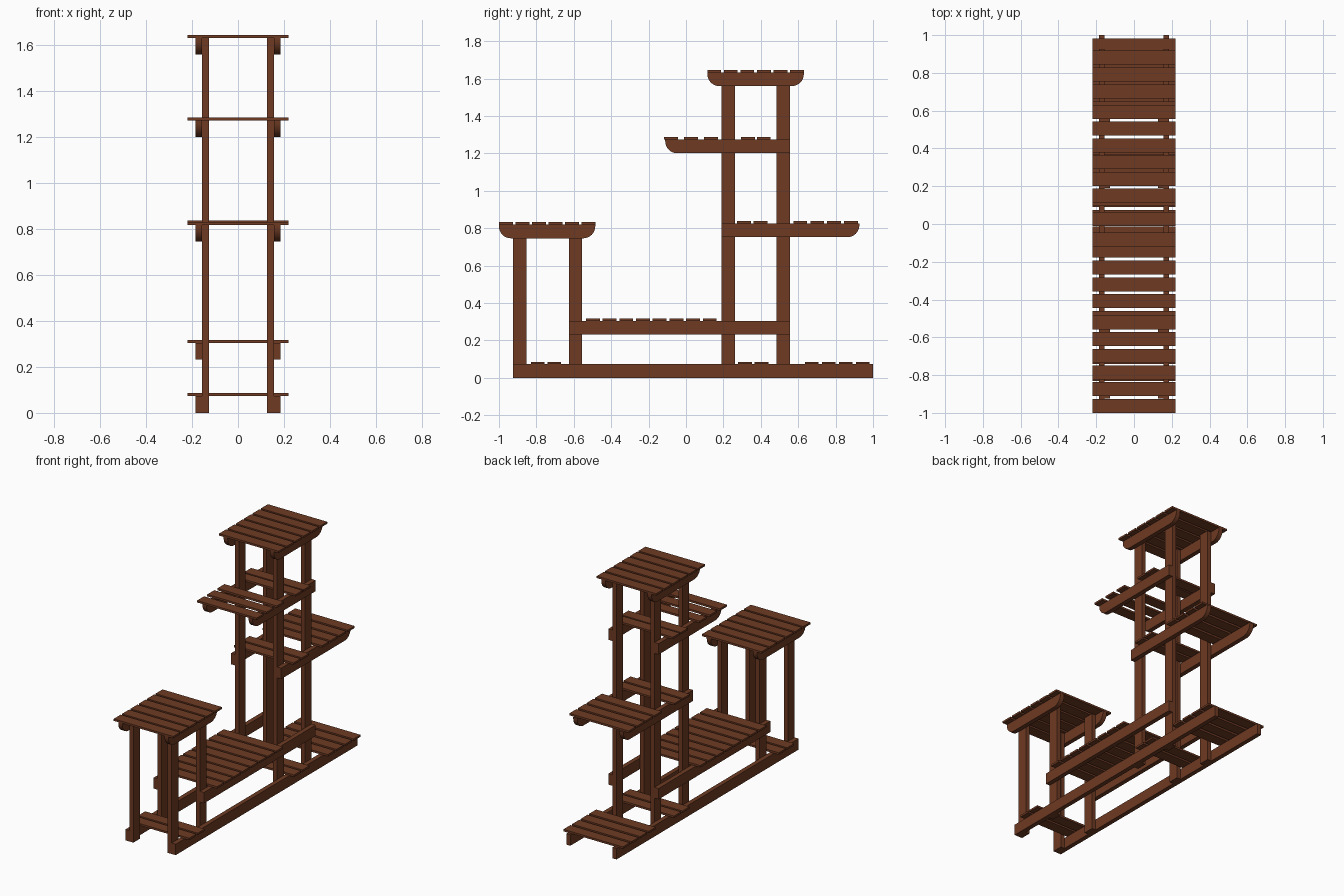
import bpy
import bmesh
import math

cube = bpy.data.objects.get("Cube")
if cube:
    bpy.data.objects.remove(cube, do_unlink=True)

wood = bpy.data.materials.new("brown_wood")
wood.use_nodes = True
BROWN = (0.156, 0.043, 0.017, 1)
wood.diffuse_color = BROWN
bsdf = wood.node_tree.nodes["Principled BSDF"]
bsdf.inputs["Base Color"].default_value = BROWN
bsdf.inputs["Roughness"].default_value = 0.8

POST_IN, POST_OUT, RAIL_OUT = 0.127, 0.156, 0.186
SLAT_HALF, SLAT_W, SLAT_T = 0.22, 0.074, 0.013
RAIL_H = 0.073


def extrude_profile(name, points, x0, x1):
    """Extrude a (y, z) outline along x."""
    bm = bmesh.new()
    face = bm.faces.new([bm.verts.new((x0, y, z)) for y, z in points])
    new = bmesh.ops.extrude_face_region(bm, geom=[face])["geom"]
    verts = [v for v in new if isinstance(v, bmesh.types.BMVert)]
    bmesh.ops.translate(bm, verts=verts, vec=(x1 - x0, 0, 0))
    bmesh.ops.recalc_face_normals(bm, faces=bm.faces)
    mesh = bpy.data.meshes.new(name)
    bm.to_mesh(mesh)
    bm.free()
    mesh.materials.append(wood)
    obj = bpy.data.objects.new(name, mesh)
    bpy.context.collection.objects.link(obj)
    bpy.ops.object.select_all(action="DESELECT")
    obj.select_set(True)
    bpy.context.view_layer.objects.active = obj
    bpy.ops.object.shade_smooth_by_angle(angle=math.radians(30))
    return obj


def pair(name, points, x0, x1):
    """Matching parts on the left (+x) and right (-x)."""
    extrude_profile("left_" + name, points, x0, x1)
    extrude_profile("right_" + name, points, -x1, -x0)


def box(y0, y1, z0, z1):
    return [(y0, z0), (y1, z0), (y1, z1), (y0, z1)]


def rail_outline(y0, y1, z0, round_front, round_back, r=0.064, n=8):
    """Rail side outline with optional rounded lower corners."""
    z1 = z0 + RAIL_H
    pts = [(y1, z1), (y0, z1)]
    arc = [math.pi / 2 * i / n for i in range(n + 1)]
    if round_front:
        pts += [(y0 + r - r * math.cos(a), z0 + r - r * math.sin(a)) for a in arc]
    else:
        pts.append((y0, z0))
    if round_back:
        pts += [(y1 - r + r * math.sin(a), z0 + r - r * math.cos(a)) for a in arc]
    else:
        pts.append((y1, z0))
    return pts


# Upright posts
for name, y, top in (("front_post", -0.925, 0.818), ("front_inner_post", -0.626, 0.818),
                     ("tower_front_post", 0.191, 1.632), ("tower_back_post", 0.485, 1.632)):
    pair(name, box(y, y + 0.071, 0, top), POST_IN, POST_OUT)

# Side rails, and the slat rows (start, count, pitch) lying on each
TIERS = (
    ("base", -0.925, 1.0, 0.0, False, False,
     ((-0.83, 2, 0.089), (0.278, 2, 0.089), (0.635, 4, 0.091))),
    ("bench", -0.626, 0.556, 0.232, False, False, ((-0.535, 8, 0.0893),)),
    ("front_shelf", -1.0, -0.485, 0.746, True, True, ((-1.0, 6, 0.0884),)),
    ("back_shelf", 0.191, 0.927, 0.752, False, True,
     ((0.273, 2, 0.089), (0.574, 4, 0.0905))),
    ("high_shelf", -0.111, 0.556, 1.201, True, False,
     ((-0.118, 3, 0.107), (0.295, 2, 0.084))),
    ("top_shelf", 0.114, 0.63, 1.56, True, True, ((0.114, 6, 0.0884),)),
)
for name, y0, y1, z, front, back, rows in TIERS:
    pair(name + "_rail", rail_outline(y0, y1, z, front, back), POST_OUT, RAIL_OUT)
    top = z + RAIL_H
    for start, count, pitch in rows:
        for i in range(count):
            y = start + i * pitch
            extrude_profile(name + "_slat", box(y, y + SLAT_W, top, top + SLAT_T),
                            -SLAT_HALF, SLAT_HALF)
